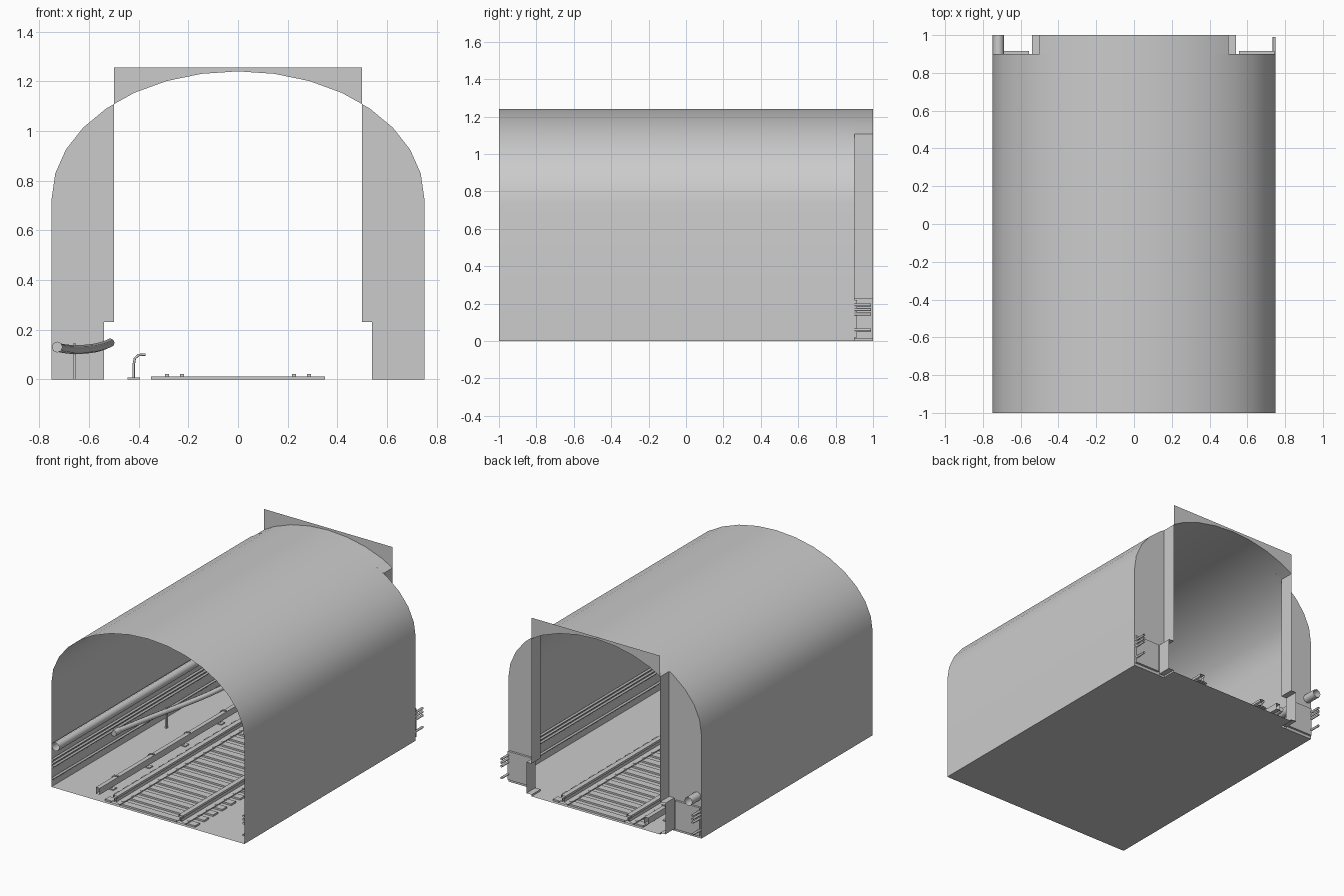
import bpy, bmesh, math

if "Cube" in bpy.data.objects:
    bpy.data.objects.remove(bpy.data.objects["Cube"])

W, SPRING, RISE = 0.75, 0.73, 0.51
DOOR, END, BACK = 0.5, 0.9, 1.0


def mesh(name, verts, faces, smooth=False):
    me = bpy.data.meshes.new(name)
    me.from_pydata(verts, [], faces)
    me.update()
    ob = bpy.data.objects.new(name, me)
    bpy.context.collection.objects.link(ob)
    if smooth:
        bpy.ops.object.select_all(action='DESELECT')
        ob.select_set(True)
        bpy.context.view_layer.objects.active = ob
        bpy.ops.object.shade_smooth_by_angle(angle=math.radians(40))
    return ob


def extrude(name, pts, y0, y1, closed=False, smooth=False):
    """Sweep an x-z profile along y as an open sheet."""
    n = len(pts)
    v = [(x, y0, z) for x, z in pts] + [(x, y1, z) for x, z in pts]
    f = [(i, (i + 1) % n, (i + 1) % n + n, i + n) for i in range(n if closed else n - 1)]
    return mesh(name, v, f, smooth)


def boxes(name, items):
    """One mesh of many boxes given as (x0, x1, y0, y1, z0, z1)."""
    v, f = [], []
    for x0, x1, y0, y1, z0, z1 in items:
        b = len(v)
        v += [(x, y, z) for x in (x0, x1) for y in (y0, y1) for z in (z0, z1)]
        f += [tuple(b + i for i in q) for q in
              ((0, 1, 3, 2), (4, 6, 7, 5), (0, 4, 5, 1), (2, 3, 7, 6), (0, 2, 6, 4), (1, 5, 7, 3))]
    return mesh(name, v, f)


def tube(name, paths, radius, caps=False, smooth_path=False):
    cu = bpy.data.curves.new(name, 'CURVE')
    cu.dimensions = '3D'
    cu.bevel_depth, cu.bevel_resolution, cu.use_fill_caps = radius, 2, caps
    cu.resolution_u = 6
    for p in paths:
        s = cu.splines.new('NURBS' if smooth_path else 'POLY')
        s.points.add(len(p) - 1)
        for q, c in zip(s.points, p):
            q.co = (*c, 1)
        if smooth_path:
            s.order_u, s.use_endpoint_u = 3, True
    ob = bpy.data.objects.new(name, cu)
    bpy.context.collection.objects.link(ob)
    bpy.ops.object.select_all(action='DESELECT')
    ob.select_set(True)
    bpy.context.view_layer.objects.active = ob
    bpy.ops.object.convert(target='MESH')
    bpy.ops.object.shade_smooth_by_angle(angle=math.radians(50))


# tunnel shell: straight walls and a half-ellipse vault
arch = [(W * math.cos(i * math.pi / 16), SPRING + RISE * math.sin(i * math.pi / 16))
        for i in range(17)]
extrude("tunnel_shell_front", [(W, 0)] + arch + [(-W, 0)], -1, 0, smooth=True)
extrude("tunnel_shell_back", [(W, 0)] + arch + [(-W, 0)], 0, END, smooth=True)

# floor with a narrower tongue at the back
mesh("floor", [(-W, -1, 0), (W, -1, 0), (W, END, 0), (DOOR, END, 0), (DOOR, BACK, 0),
               (-DOOR, BACK, 0), (-DOOR, END, 0), (-W, END, 0)], [tuple(range(8))])

# narrower portal: roof strip, headwall above it
zc = 1.108
crown = [(DOOR, zc)] + arch[5:12] + [(-DOOR, zc)]
extrude("portal_roof", crown, END, BACK, smooth=True)
n = len(crown)
hv = [(x, BACK, z) for x, z in crown] + [(x, BACK, 1.255) for x, z in crown]
mesh("headwall", hv, [(i, i + 1, i + 1 + n, i + n) for i in range(n - 1)])

for s, side in ((1, "right"), (-1, "left")):
    # end walls beside the portal, and the stepped portal jambs
    cap = [(W, 0)] + arch[:5] + [(DOOR, zc), (DOOR, 0.23), (0.54, 0.23), (0.54, 0)]
    mesh("end_wall_" + side, [(s * x, END, z) for x, z in cap], [tuple(range(len(cap)))])
    jamb = [(DOOR, zc), (DOOR, 0.23), (0.54, 0.23), (0.54, 0.012), (DOOR, 0.012), (DOOR, 0)]
    extrude("portal_jamb_" + side, [(s * x, z) for x, z in jamb], END, BACK)
    # shallow cable box behind the end wall
    xs = sorted((s * 0.555, s * 0.745))
    boxes("cable_box_" + side, [(*xs, END, 0.915, 0.02, 0.22)])
    # wall conduits
    tube("conduits_" + side, [[(s * 0.742, -1, z), (s * 0.742, 0.99, z)]
                              for z in (0.06, 0.143, 0.168, 0.193)], 0.008)
    # running rail: foot, web and head
    half = [(0.036, 0.012), (0.036, 0.018), (0.006, 0.026), (0.006, 0.05),
            (0.017, 0.054), (0.017, 0.07)]
    prof = half + [(-x, z) for x, z in reversed(half)]
    extrude("rail_" + side, [(s * 0.255 + x, z) for x, z in prof], -1, BACK, closed=True)

# sleepers and rail clips
ys = [-0.95 + 0.1 * i for i in range(20)]
boxes("sleepers", [(-0.35, 0.35, y - 0.026, y + 0.026, 0, 0.012) for y in ys])
boxes("rail_clips", [(x - 0.008, x + 0.008, y - 0.008, y + 0.008, 0.012, 0.022)
                     for y in ys for x in (-0.285, -0.225, 0.225, 0.285)])

# power rail with goose-neck brackets
extrude("power_rail", [(-0.405, 0.045), (-0.375, 0.045), (-0.375, 0.09), (-0.405, 0.09)],
        -1, BACK, closed=True)
stands = [-0.8 + 0.4 * i for i in range(5)]
tube("power_rail_brackets", [[(-0.42, y, 0), (-0.42, y, 0.06), (-0.415, y, 0.085),
                              (-0.4, y, 0.098), (-0.372, y, 0.1)] for y in stands], 0.005, True)
boxes("bracket_feet", [(-0.445, -0.395, y - 0.02, y + 0.02, 0, 0.007) for y in stands])

# large wall pipe
tube("wall_pipe", [[(-0.718, -1, 0.29), (-0.718, BACK, 0.29)]], 0.03)

# loose hose with its coupling and support post
tube("hose", [[(-0.73, -0.3, 0.13), (-0.69, 0.0, 0.12), (-0.62, 0.3, 0.12),
               (-0.55, 0.6, 0.13), (-0.515, 0.88, 0.147)]], 0.018, True, True)
tube("hose_coupling", [[(-0.728, -0.34, 0.13), (-0.728, -0.28, 0.13)]], 0.022, True)
boxes("hose_post", [(-0.665, -0.653, 0.14, 0.155, 0, 0.145)])
